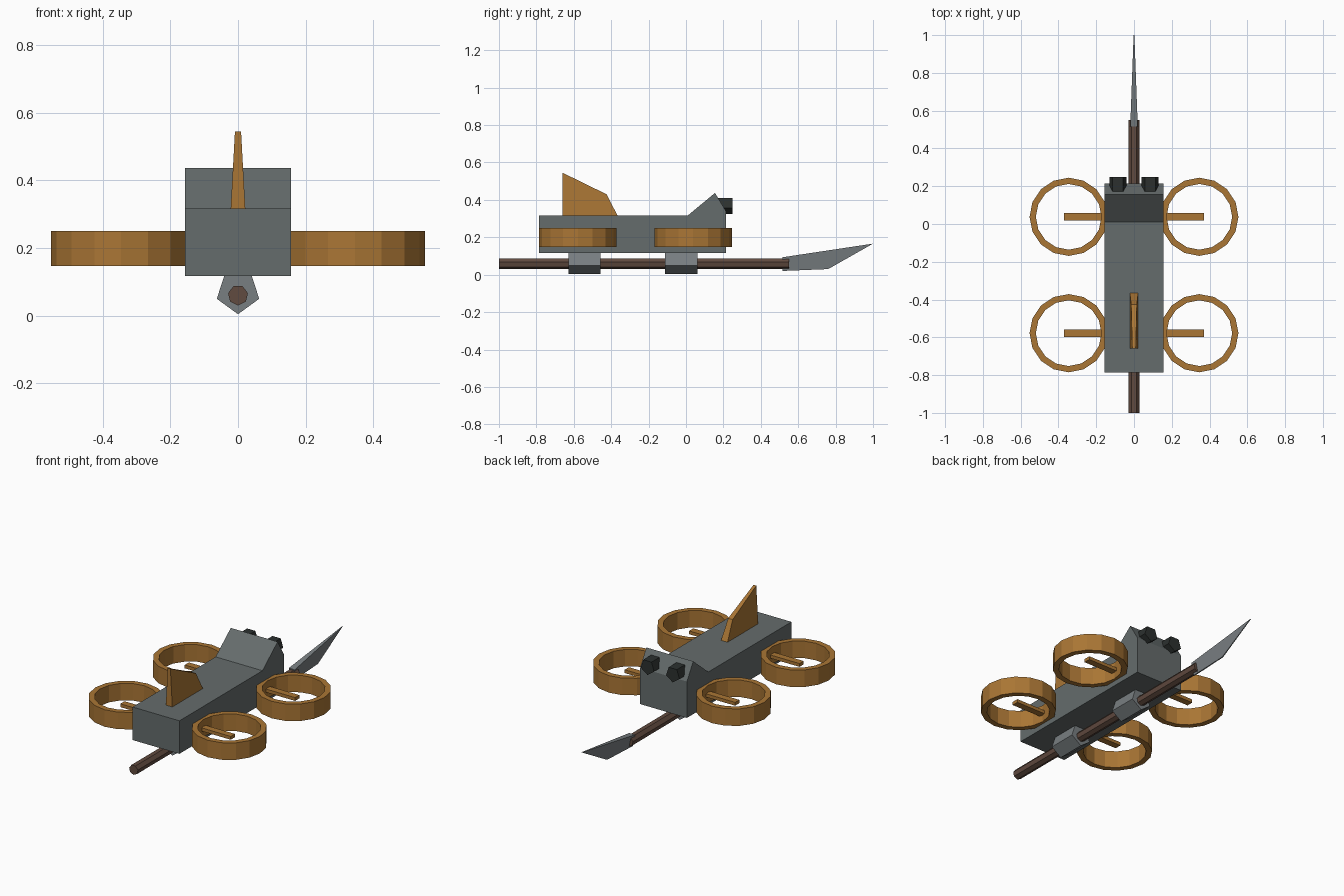
import bpy, bmesh, math

if "Cube" in bpy.data.objects:
    bpy.data.objects.remove(bpy.data.objects["Cube"])


def material(name, r, g, b):
    m = bpy.data.materials.new(name)
    m.diffuse_color = (r, g, b, 1)
    m.use_nodes = True
    m.node_tree.nodes["Principled BSDF"].inputs["Base Color"].default_value = m.diffuse_color
    return m


HULL = material("hull_grey", 0.13, 0.15, 0.15)
STEEL = material("steel", 0.19, 0.21, 0.22)
COPPER = material("copper", 0.40, 0.18, 0.035)
WOOD = material("dark_wood", 0.12, 0.07, 0.05)
BLACK = material("lens_black", 0.025, 0.03, 0.028)


def finish(bm, name, mat):
    bmesh.ops.recalc_face_normals(bm, faces=bm.faces)
    me = bpy.data.meshes.new(name)
    bm.to_mesh(me)
    bm.free()
    me.materials.append(mat)
    ob = bpy.data.objects.new(name, me)
    bpy.context.collection.objects.link(ob)
    return ob


def loft(name, a, b, mat):
    """Solid between two matching outlines."""
    bm = bmesh.new()
    va = [bm.verts.new(p) for p in a]
    vb = [bm.verts.new(p) for p in b]
    n = len(va)
    bm.faces.new(va)
    bm.faces.new(vb)
    for i in range(n):
        j = (i + 1) % n
        bm.faces.new((va[i], va[j], vb[j], vb[i]))
    return finish(bm, name, mat)


def plate(name, pts, mat):
    """Side profile of (y, z, half thickness), symmetric about x = 0."""
    return loft(name, [(-t, y, z) for y, z, t in pts],
                [(t, y, z) for y, z, t in pts], mat)


def rod(name, sides, r, x, z, y0, y1, mat):
    """Prism along y with one corner pointing down."""
    angs = [-math.pi / 2 + 2 * math.pi * i / sides for i in range(sides)]
    ring = [(x + r * math.cos(a), z + r * math.sin(a)) for a in angs]
    return loft(name, [(px, y0, pz) for px, pz in ring],
                [(px, y1, pz) for px, pz in ring], mat)


def duct(name, cx, cy):
    """Open 16-sided ring around a rotor."""
    bm = bmesh.new()
    section = [(0.207, 0.147), (0.207, 0.25), (0.174, 0.25), (0.174, 0.147)]
    rows = []
    for i in range(16):
        a = math.tau * i / 16
        rows.append([bm.verts.new((cx + r * math.cos(a), cy + r * math.sin(a), z))
                     for r, z in section])
    for i in range(16):
        p, q = rows[i], rows[(i + 1) % 16]
        for k in range(4):
            m = (k + 1) % 4
            bm.faces.new((p[k], q[k], q[m], p[m]))
    return finish(bm, name, COPPER)


# Hull with raised head
W = 0.157
plate("body", [(y, z, W) for y, z in [
    (-0.785, 0.117), (0.215, 0.117), (0.215, 0.337), (0.155, 0.437),
    (0.01, 0.317), (-0.785, 0.317)]], HULL)

# Tail fin
plate("tail_fin", [(-0.66, 0.31, 0.022), (-0.66, 0.545, 0.009),
                   (-0.425, 0.43, 0.015), (-0.363, 0.31, 0.022)], COPPER)

# Spear slung underneath: shaft, blade and clamps
rod("spear_shaft", 7, 0.03, 0, 0.06, -1.0, 0.55, WOOD)
plate("spear_blade", [(0.515, 0.02, 0.004), (0.515, 0.093, 0.02),
                      (1.0, 0.166, 0.002), (0.76, 0.03, 0.003)], STEEL)
for label, y0, y1 in (("rear", -0.628, -0.456), ("front", -0.111, 0.061)):
    rod(label + "_clamp", 5, 0.066, 0, 0.07, y0, y1, STEEL)

# Camera eyes
for label, s in (("left", -1), ("right", 1)):
    rod(label + "_eye", 5, 0.047, s * 0.085, 0.372, 0.172, 0.248, BLACK)

# Rotor ducts and their cross arms
for row, cy in (("front", 0.038), ("rear", -0.578)):
    for label, s in (("left", -1), ("right", 1)):
        duct(f"{row}_{label}_duct", s * 0.346, cy)
    plate(row + "_rotor_arm", [(cy - 0.02, 0.188, 0.37), (cy + 0.02, 0.188, 0.37),
                               (cy + 0.02, 0.208, 0.37), (cy - 0.02, 0.208, 0.37)], COPPER)
